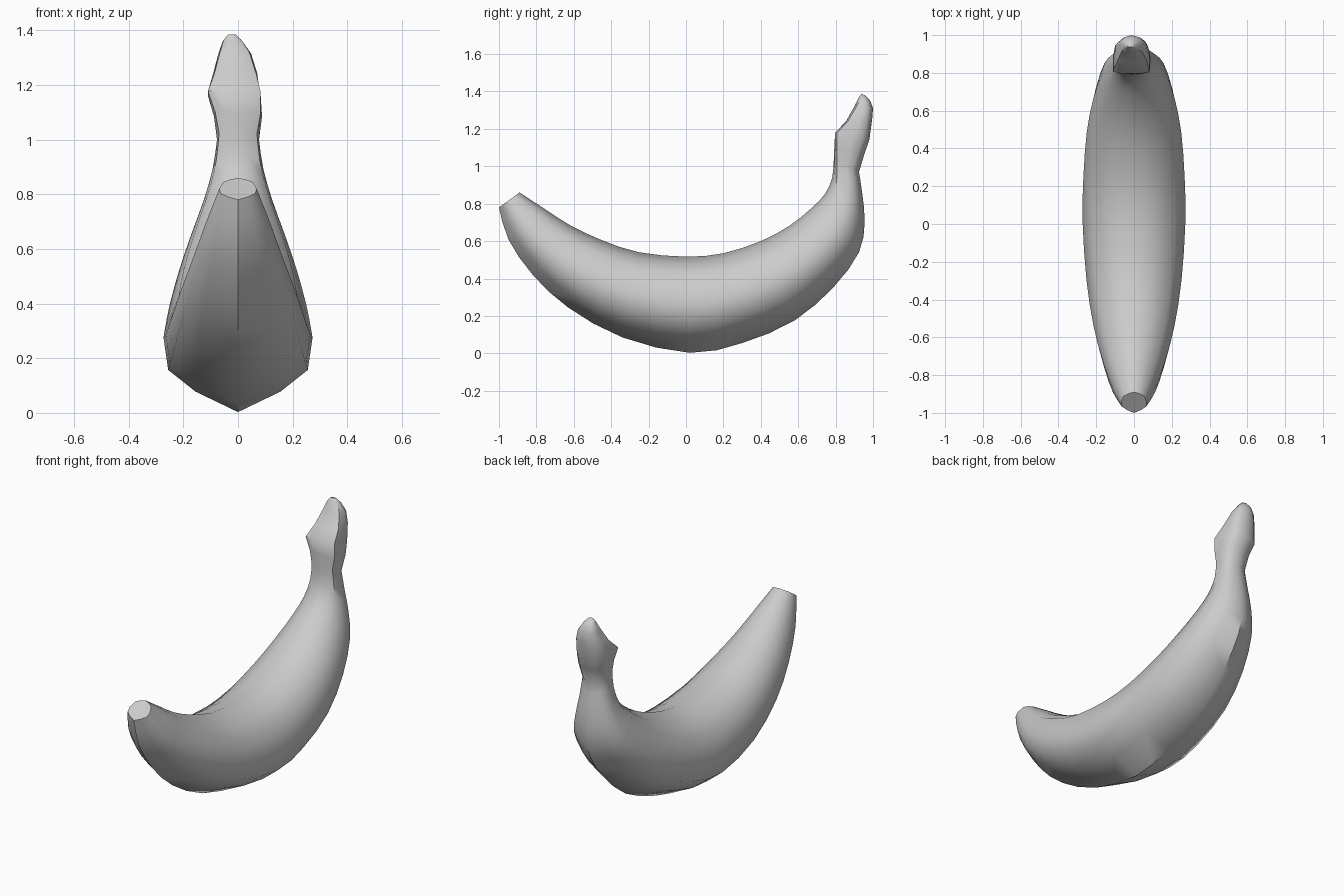
import bpy, bmesh, math
from mathutils import Vector

if "Cube" in bpy.data.objects:
    bpy.data.objects.remove(bpy.data.objects["Cube"])

# Half cross-sections from outer keel to inner ridge: (share of half width, share of depth)
ROUND = [(0, 0), (.57, .145), (.94, .30), (1, .52), (.80, .81), (.42, .93), (0, 1)]
SQUARE = [(0, 0), (.55, .04), (.9, .2), (1, .5), (1, .95), (.6, 1), (0, 1)]

# Stations: inner y, z, outer y, z, half width, x shift, squareness
BODY = [
    (-.89, .86, -1.0, .78, .068, 0, 0),
    (-.76, .775, -.95, .61, .118, 0, 0),
    (-.62, .685, -.82, .42, .168, 0, 0),
    (-.45, .605, -.63, .245, .215, 0, 0),
    (-.25, .54, -.34, .085, .252, 0, 0),
    (0, .517, .02, .003, .272, 0, 0),
    (.20, .535, .30, .055, .268, 0, 0),
    (.40, .60, .58, .175, .25, 0, 0),
    (.55, .68, .79, .355, .215, 0, 0),
    (.67, .775, .925, .54, .168, 0, 0),
    (.745, .855, .955, .70, .125, 0, .1),
    (.782, .94, .943, .85, .092, 0, .3),
    (.79, 1.03, .925, .97, .077, 0, .5),
]
STEM = [
    (.793, 1.10, .955, 1.07, .088, 0, .7),
    (.797, 1.18, .98, 1.14, .096, -.014, 1),
    (.855, 1.24, .995, 1.25, .08, -.01, .8),
    (.90, 1.32, 1.0, 1.31, .06, -.012, .5),
    (.925, 1.37, .985, 1.35, .036, -.02, .3),
    (.937, 1.386, .958, 1.38, .016, -.022, .2),
]


def spline(rows, steps):
    """Smoothly resample the stations."""
    out = []
    for i in range(len(rows) - 1):
        p = [rows[max(0, min(len(rows) - 1, i + k))] for k in (-1, 0, 1, 2)]
        for s in range(steps):
            t = s / steps
            out.append([.5 * (2 * b + (c - a) * t + (2 * a - 5 * b + 4 * c - d) * t * t
                              + (3 * b - a - 3 * c + d) * t ** 3) for a, b, c, d in zip(*p)])
    return out + [rows[-1]]


def ring(bm, row):
    iy, iz, oy, oz, w, shift, sq = row
    inner, outer = Vector((shift, iy, iz)), Vector((shift, oy, oz))
    half = [(a[0] + (b[0] - a[0]) * sq, a[1] + (b[1] - a[1]) * sq) for a, b in zip(ROUND, SQUARE)]
    full = half + [(-u, v) for u, v in half[-2:0:-1]]
    return [bm.verts.new(outer.lerp(inner, v) + Vector((u * w, 0, 0))) for u, v in full]


# Curved fruit with its flat blossom end and knobbed stem
bm = bmesh.new()
rings = [ring(bm, r) for r in spline(BODY, 2) + STEM]
for a, b in zip(rings, rings[1:]):
    n = len(a)
    for i in range(n):
        j = (i + 1) % n
        bm.faces.new((a[i], a[j], b[j], b[i]))
bm.faces.new(rings[0][::-1])
bm.faces.new(rings[-1])
bmesh.ops.recalc_face_normals(bm, faces=bm.faces)
mesh = bpy.data.meshes.new("banana")
bm.to_mesh(mesh)
bm.free()
banana = bpy.data.objects.new("banana", mesh)
bpy.context.collection.objects.link(banana)
bpy.context.view_layer.objects.active = banana
banana.select_set(True)
bpy.ops.object.shade_smooth_by_angle(angle=math.radians(50))
